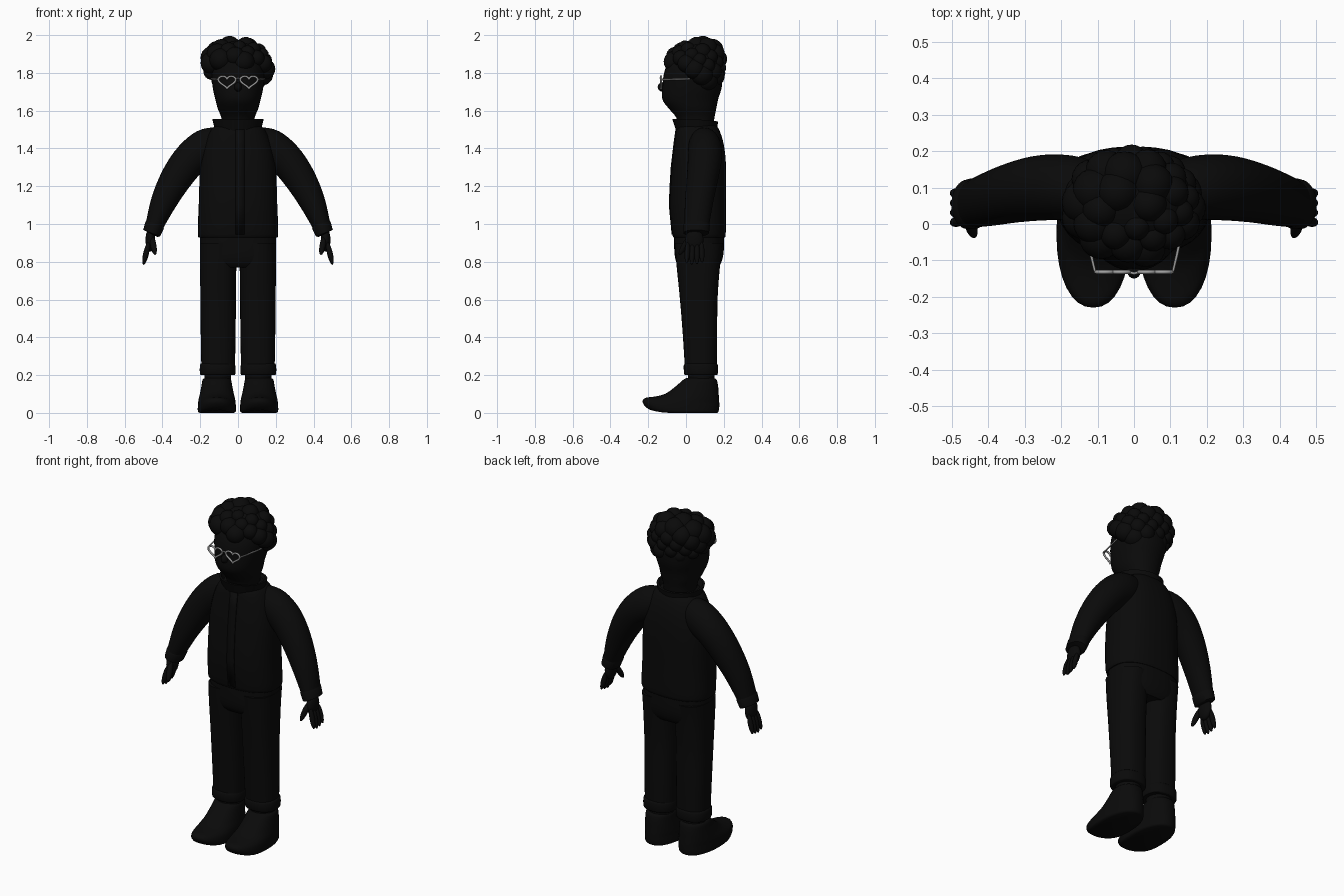
import bpy, bmesh, math
from mathutils import Vector, Matrix

if "Cube" in bpy.data.objects:
    bpy.data.objects.remove(bpy.data.objects["Cube"])


def material(name, value):
    m = bpy.data.materials.new(name)
    m.use_nodes = True
    m.diffuse_color = (value, value, value, 1)
    m.node_tree.nodes["Principled BSDF"].inputs["Base Color"].default_value = (value, value, value, 1)
    return m


BLACK = material("near black", 0.003)
SILVER = material("silver grey", 0.35)
SIDES = (("left_", 1), ("right_", -1))


def finish(name, bm, mat=BLACK, angle=50):
    bmesh.ops.recalc_face_normals(bm, faces=bm.faces)
    mesh = bpy.data.meshes.new(name)
    bm.to_mesh(mesh)
    bm.free()
    ob = bpy.data.objects.new(name, mesh)
    bpy.context.collection.objects.link(ob)
    mesh.materials.append(mat)
    bpy.ops.object.select_all(action='DESELECT')
    ob.select_set(True)
    bpy.context.view_layer.objects.active = ob
    bpy.ops.object.shade_smooth_by_angle(angle=math.radians(angle))
    return ob


def smooth_rows(rows, steps):
    """Catmull-Rom interpolation between the given rings."""
    if steps == 1:
        return [Vector(r) for r in rows]
    p = [Vector(r) for r in rows]
    p = [p[0]] + p + [p[-1]]
    out = []
    for i in range(1, len(p) - 2):
        a, b, c, d = p[i - 1:i + 3]
        for k in range(steps):
            t = k / steps
            out.append(0.5 * (2 * b + (c - a) * t + (2 * a - 5 * b + 4 * c - d) * t * t
                              + (3 * b - a - 3 * c + d) * t ** 3))
    return out + [p[-1]]


def loft(name, rows, power=2.0, steps=4, sx=1, tilt=False, bend=None, n=32):
    """Rings of (x, y, z, half width, half depth) joined into a closed skin."""
    rows = smooth_rows(rows, steps)
    bm = bmesh.new()
    rings = []
    for i, (x, y, z, a, b) in enumerate(rows):
        across = Vector((1, 0, 0))
        if tilt:
            d = rows[min(i + 1, len(rows) - 1)] - rows[max(i - 1, 0)]
            across = Vector((-d[2], 0, d[0])).normalized()
        ring = []
        for k in range(n):
            t = math.tau * k / n
            c, s = math.cos(t), math.sin(t)
            u = math.copysign(abs(c) ** (2 / power), c) * a
            v = math.copysign(abs(s) ** (2 / power), s) * b
            co = Vector((x, y + v, z)) + across * u
            if bend:
                co = bend(co)
            ring.append(bm.verts.new((co.x * sx, co.y, co.z)))
        rings.append(ring)
    for r, q in zip(rings, rings[1:]):
        for k in range(n):
            bm.faces.new((r[k], r[(k + 1) % n], q[(k + 1) % n], q[k]))
    bm.faces.new(rings[0])
    bm.faces.new(rings[-1])
    return finish(name, bm)


def stack(name, levels, cx=0, **kw):
    """Loft from levels of (z, half width, front y, back y)."""
    return loft(name, [(cx, (f + k) / 2, z, w, (k - f) / 2) for z, w, f, k in levels], **kw)


def add_ball(bm, centre, radii, rot=None):
    m = Matrix.Translation(centre) @ (rot or Matrix()) @ Matrix.Diagonal((*radii, 1))
    bmesh.ops.create_icosphere(bm, subdivisions=3, radius=1, matrix=m)


def tube(name, points, radius, cyclic=False):
    cu = bpy.data.curves.new(name, 'CURVE')
    cu.dimensions = '3D'
    cu.bevel_depth = radius
    cu.bevel_resolution = 2
    cu.use_fill_caps = True
    sp = cu.splines.new('POLY')
    sp.points.add(len(points) - 1)
    for p, co in zip(sp.points, points):
        p.co = (*co, 1)
    sp.use_cyclic_u = cyclic
    cu.materials.append(SILVER)
    bpy.context.collection.objects.link(bpy.data.objects.new(name, cu))


# Head, with neck and nose
stack("head", [(1.48, .085, -.03, .14), (1.56, .088, -.05, .15), (1.61, .107, -.09, .16),
               (1.66, .12, -.125, .17), (1.73, .135, -.125, .19), (1.82, .14, -.11, .19),
               (1.9, .11, -.06, .16), (1.94, .04, 0, .09)], power=2.2)
bm = bmesh.new()
add_ball(bm, (0, -.125, 1.725), (.02, .025, .024))
finish("nose", bm)

# Curly hair: clumps spread over an egg shape, leaving the face open
bm = bmesh.new()
add_ball(bm, (0, .06, 1.85), (.165, .14, .12))
COUNT = 58
for i in range(COUNT):
    h = 1 - 2 * (i + .5) / COUNT
    t = i * math.pi * (3 - math.sqrt(5))
    r = (1 - h * h) ** .38
    p = Vector((.146 * r * math.cos(t), .055 + .122 * r * math.sin(t), 1.84 + .102 * h))
    if (p.y < .02 and p.z < 1.845) or (p.z < 1.78 and p.y < .05) or h < -.8:
        continue
    size = .05 + .012 * math.sin(i * 2.3)
    add_ball(bm, p, (size, size, size))
finish("curly_hair", bm)

# Jacket body, collar and front placket
stack("jacket_body", [(.93, .2, -.06, .2), (.945, .213, -.072, .21), (1.1, .208, -.086, .212),
                      (1.3, .2, -.076, .212), (1.42, .178, -.062, .2), (1.5, .142, -.05, .175),
                      (1.53, .1, -.035, .15)], power=2.5)
stack("collar", [(1.47, .115, -.045, .16), (1.555, .136, -.072, .17), (1.555, .124, -.06, .158),
                 (1.5, .1, -.04, .14)], steps=1,
      bend=lambda c: c + Vector((0, 0, -.1 * max(0, c.y - .05) if c.z > 1.52 else 0)))
bm = bmesh.new()
front = [(.945, -.073), (1.1, -.088), (1.2, -.084), (1.3, -.078), (1.42, -.064), (1.5, -.053)]
pairs = [[bm.verts.new((x, y - .003, z)) for x in (-.012, .035)] for z, y in front]
for a, b in zip(pairs, pairs[1:]):
    bm.faces.new((a[0], a[1], b[1], b[0]))
finish("jacket_placket", bm).modifiers.new("thickness", 'SOLIDIFY').thickness = .006

# Trouser seat
stack("trouser_seat", [(.77, .17, -.03, .17), (.8, .198, -.052, .188), (.86, .2, -.062, .2),
                       (.97, .2, -.062, .2)], power=2.5)


def toe_lift(c):
    return c + Vector((0, 0, .03 * max(0, (-c.y - .08) / .15) ** 2))


for side, s in SIDES:
    # Leg, turned-up cuff, ankle and shoe
    stack(side + "trouser_leg", [(.2, .088, -.004, .162), (.4, .092, -.016, .165), (.6, .094, -.032, .167),
                                 (.78, .096, -.05, .18), (.9, .096, -.06, .195)],
          cx=.105, power=2.4, sx=s)
    stack(side + "trouser_cuff", [(.2, .088, -.003, .163), (.208, .094, -.01, .168), (.25, .094, -.012, .169),
                                  (.262, .088, -.004, .163)], cx=.108, power=2.4, sx=s, steps=2)
    stack(side + "ankle", [(.1, .07, .01, .15), (.23, .07, .01, .15)], cx=.108, sx=s, steps=1)
    stack(side + "shoe", [(0, .09, -.19, .165), (.008, .1, -.215, .172), (.03, .101, -.23, .176),
                          (.055, .099, -.215, .176), (.075, .096, -.17, .175), (.1, .09, -.11, .173),
                          (.14, .082, -.055, .17), (.175, .075, -.015, .162), (.185, .06, .005, .145)],
          cx=.112, power=2.2, sx=s, bend=toe_lift)

    # Sleeve and cuff
    loft(side + "sleeve", [(.1, .095, 1.43, .085, .075), (.17, .1, 1.405, .098, .088), (.25, .1, 1.345, .092, .09),
                           (.325, .088, 1.245, .084, .084), (.392, .07, 1.12, .069, .075),
                           (.447, .055, .98, .046, .065)], tilt=True, sx=s)
    loft(side + "sleeve_cuff", [(.437, .057, 1.005, .046, .064), (.441, .056, .995, .052, .07),
                                (.457, .054, .952, .048, .068), (.459, .054, .948, .038, .056)],
         tilt=True, sx=s, steps=1)

    # Hand: palm, four fingers and a thumb
    bm = bmesh.new()
    add_ball(bm, (.464 * s, .045, .915), (.026, .048, .062))
    digits = [((.474, .01 + .024 * k, .895), (.497, .004 + .027 * k, .795 + .008 * abs(k - 1.3)), .0145)
              for k in range(4)]
    digits.append(((.455, .015, .925), (.441, -.028, .85), .016))
    for a, b, r in digits:
        a, b = (Vector((v[0] * s, v[1], v[2])) for v in (a, b))
        d = b - a
        turn = d.to_track_quat('Z', 'Y').to_matrix().to_4x4()
        add_ball(bm, (a + b) / 2, (r, r, d.length / 2 + r), turn)
    finish(side + "hand", bm)

    # Heart-shaped lens frame and temple arm
    heart = []
    for k in range(40):
        t = math.tau * k / 40
        hx = math.sin(t) ** 3
        hz = (13 * math.cos(t) - 5 * math.cos(2 * t) - 2 * math.cos(3 * t) - math.cos(4 * t)) / 29
        heart.append((s * (.058 + .046 * hx), -.132, 1.755 + .066 * hz))
    tube(side + "heart_frame", heart, .0055, True)
    tube(side + "temple_arm", [(.1 * s, -.132, 1.765), (.108 * s, -.128, 1.765), (.118 * s, -.085, 1.765),
                               (.14 * s, .02, 1.768)], .004)

# Bridge of the glasses
tube("glasses_bridge", [(-.016, -.132, 1.768), (0, -.136, 1.773), (.016, -.132, 1.768)], .004)
